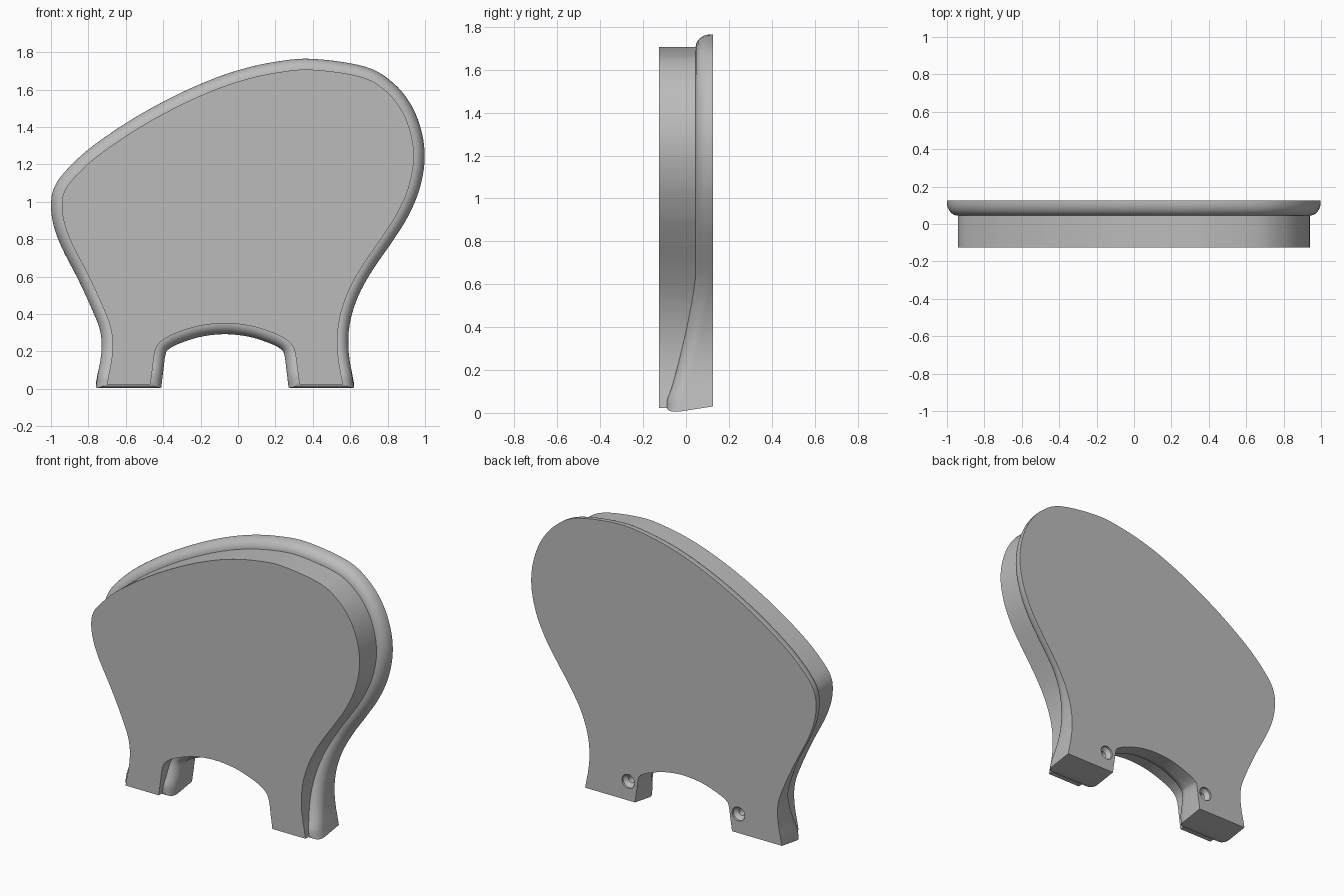
import bpy, bmesh, math
from mathutils import Vector

cube = bpy.data.objects.get("Cube")
if cube:
    bpy.data.objects.remove(cube)

grey = bpy.data.materials.new("plain_grey")
grey.use_nodes = True
colour = (0.5, 0.5, 0.5, 1)
grey.diffuse_color = colour
grey.node_tree.nodes["Principled BSDF"].inputs["Base Color"].default_value = colour

FRONT, BACK = -0.125, 0.125
RIM, RIM_DEPTH, FOOT_Z = 0.058, 0.07, 0.022

# Outer rim outline (x, z), from the left foot over the top to the right foot
BODY = [(.62, 0), (.61, .07), (.59, .22), (.60, .36), (.645, .5), (.72, .635),
        (.82, .78), (.9, .905), (.965, 1.05), (.997, 1.21), (.985, 1.36), (.93, 1.51),
        (.83, 1.635), (.68, 1.722), (.4, 1.764), (.2, 1.748), (0, 1.703),
        (-.2, 1.63), (-.4, 1.535), (-.6, 1.42), (-.8, 1.28), (-.93, 1.155),
        (-.985, 1.07), (-1, .98), (-.985, .87), (-.94, .75), (-.85, .575),
        (-.77, .4), (-.735, .3), (-.73, .2), (-.75, .07), (-.76, 0)]

# Arch between the feet, mirrored about its own middle
HALF_ARCH = [(-.41, 0), (-.4, .09), (-.387, .185), (-.365, .215), (-.31, .243), (-.2, .278)]
ARCH = HALF_ARCH + [(-.07, .292)] + [(-.14 - x, z) for x, z in reversed(HALF_ARCH)]


def spline(points, steps=5):
    """Smooth curve through the points."""
    p = [Vector(q) for q in points]
    p = [2 * p[0] - p[1]] + p + [2 * p[-1] - p[-2]]
    out = []
    for a, b, c, d in zip(p, p[1:], p[2:], p[3:]):
        for i in range(steps):
            t = i / steps
            out.append(0.5 * (2 * b + (c - a) * t + (2 * a - 5 * b + 4 * c - d) * t ** 2
                              + (3 * b - a - 3 * c + d) * t ** 3))
    return out + [p[-2]]


def outline_with_normals(points):
    """List of (point, inward direction); foot corners move sideways only."""
    c = spline(points)
    last = len(c) - 1
    result = []
    for i, p in enumerate(c):
        t = (c[min(i + 1, last)] - c[max(i - 1, 0)]).normalized()
        n = Vector((-t.y, t.x))
        if i in (0, last):
            n = Vector((math.copysign(1, n.x), 0))
        result.append((p, n))
    return result


OUTLINE = outline_with_normals(BODY) + outline_with_normals(ARCH)


def rim_front(z):
    """Front of the rim sweeps forward towards the feet."""
    t = min(max((0.62 - z) / 0.56, 0), 1)
    return 0.045 - 0.133 * t ** 1.35


def ring(bm, inset, depth):
    """One loop of the section, with the soles of the feet tilted."""
    verts = []
    k = inset / RIM
    for p, n in OUTLINE:
        q = p + n * inset
        y = depth(p.y)
        tilt = max(0, 0.03 * (y + 0.07) / 0.195)
        sole = FOOT_Z * k + tilt * (1 - k)
        verts.append(bm.verts.new((q.x, y, q.y + sole * max(0, 1 - p.y / 0.12))))
    return verts


def circle(bm, x, z, radius, y, sides=24):
    """Loop of vertices facing the back."""
    angles = [math.tau * i / sides for i in range(sides)]
    return [bm.verts.new((x + radius * math.cos(a), y, z + radius * math.sin(a)))
            for a in angles]


def bridge(bm, loops):
    """Quads between successive closed loops."""
    for r, s in zip(loops, loops[1:]):
        for i in range(len(r)):
            j = (i + 1) % len(r)
            bm.faces.new((r[i], r[j], s[j], s[i]))


def loop_edges(bm, loop):
    return [bm.edges.get((loop[i - 1], loop[i])) for i in range(len(loop))]


# Raised front slab, then the rounded rim
bm = bmesh.new()
rings = [ring(bm, RIM, lambda z: FRONT)]
ARC = 8
for i in range(ARC + 1):
    a = math.pi / 2 * i / ARC
    rise = RIM_DEPTH * (1 - math.cos(a))
    rings.append(ring(bm, RIM * (1 - math.sin(a)), lambda z, r=rise: rim_front(z) + r))
rings.append(ring(bm, 0, lambda z: BACK))
bridge(bm, rings)
bm.faces.new(rings[0])

# Countersunk blind screw holes in the back of both feet
back_edges = loop_edges(bm, rings[-1])
for x in (0.318, -0.455):
    hole = [circle(bm, x, 0.15, radius, BACK - deep)
            for radius, deep in ((.044, 0), (.044, .012), (.022, .035), (.022, .11))]
    bridge(bm, hole)
    bm.faces.new(hole[-1])
    back_edges += loop_edges(bm, hole[0])

# Flat back around the holes
bmesh.ops.triangle_fill(bm, edges=back_edges, use_beauty=True, normal=(0, 1, 0))
bmesh.ops.recalc_face_normals(bm, faces=bm.faces[:])
if bm.calc_volume(signed=True) < 0:
    bmesh.ops.reverse_faces(bm, faces=bm.faces[:])

mesh = bpy.data.meshes.new("panel")
bm.to_mesh(mesh)
bm.free()
mesh.materials.append(grey)
panel = bpy.data.objects.new("panel", mesh)
bpy.context.scene.collection.objects.link(panel)

# Smooth curves, sharp edges
bpy.ops.object.select_all(action='DESELECT')
bpy.context.view_layer.objects.active = panel
panel.select_set(True)
bpy.ops.object.shade_smooth_by_angle(angle=math.radians(30))
